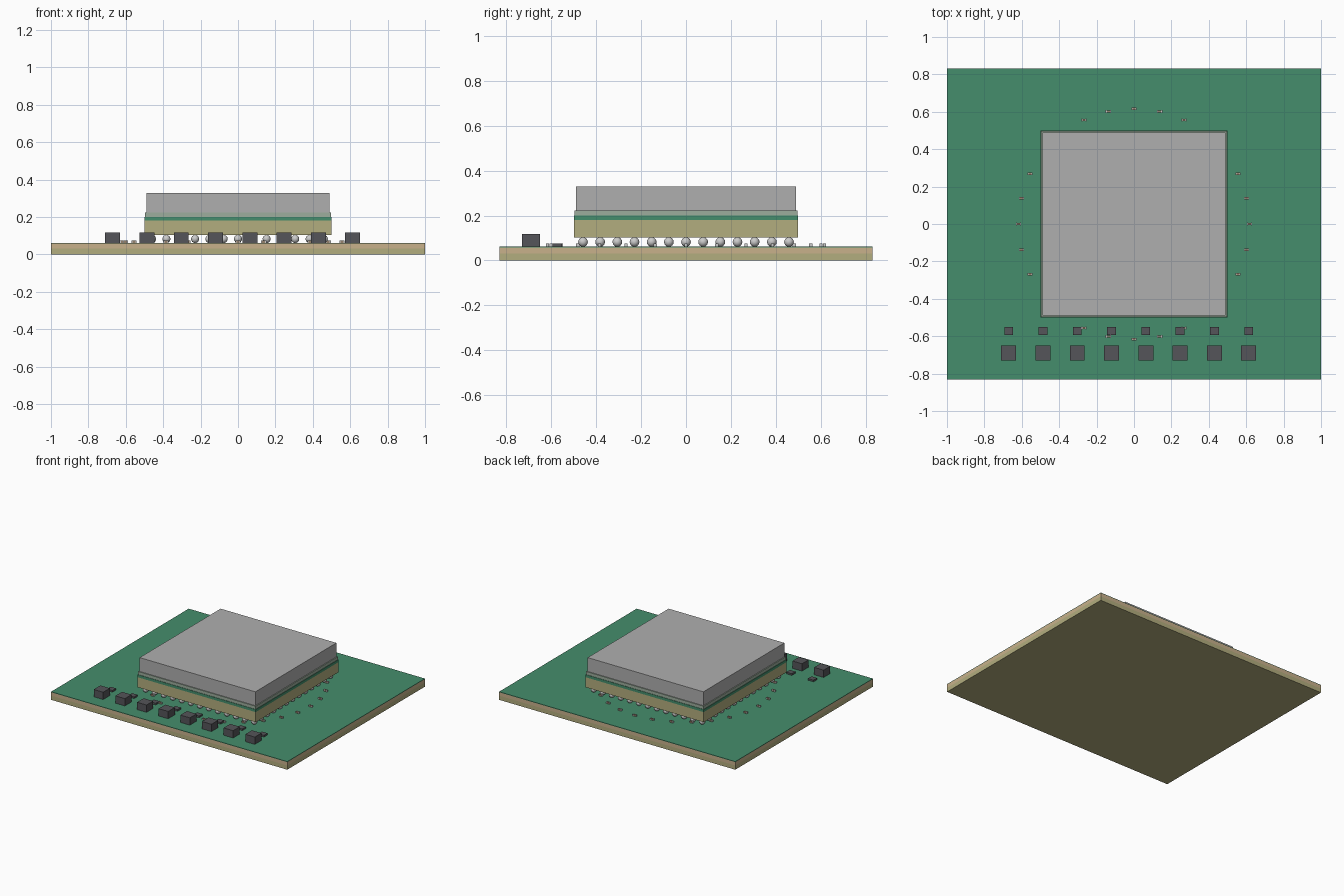
import bpy, bmesh, math
from mathutils import Matrix, Vector

if "Cube" in bpy.data.objects:
    bpy.data.objects.remove(bpy.data.objects["Cube"])


def mat(name, r, g, b):
    m = bpy.data.materials.new(name)
    m.diffuse_color = (r, g, b, 1)
    m.use_nodes = True
    m.node_tree.nodes["Principled BSDF"].inputs["Base Color"].default_value = m.diffuse_color
    return m


GREEN = mat("solder_mask_green", 0.06, 0.27, 0.15)
OLIVE = mat("laminate_olive", 0.45, 0.42, 0.21)
TAN = mat("laminate_tan", 0.58, 0.44, 0.26)
SEAL = mat("adhesive_grey_green", 0.34, 0.42, 0.34)
METAL = mat("lid_metal", 0.43, 0.43, 0.43)
DARK = mat("component_dark", 0.09, 0.09, 0.10)
BROWN = mat("capacitor_brown", 0.30, 0.22, 0.15)
TIN = mat("tin", 0.55, 0.55, 0.55)


def finish(name, bm, m):
    me = bpy.data.meshes.new(name)
    bm.to_mesh(me)
    bm.free()
    ob = bpy.data.objects.new(name, me)
    bpy.context.collection.objects.link(ob)
    me.materials.append(m)
    return ob


def boxes(name, items, m):
    """One object from boxes given as (x centre, y centre, x size, y size, z0, z1)."""
    bm = bmesh.new()
    for x, y, sx, sy, z0, z1 in items:
        mx = Matrix.Translation((x, y, (z0 + z1) / 2)) @ Matrix.Diagonal((sx, sy, z1 - z0, 1))
        bmesh.ops.create_cube(bm, size=1, matrix=mx)
    return finish(name, bm, m)


def frame(name, half, t, z0, z1, m):
    """Square ring: full-width front and back walls, side walls between them."""
    c, inner = half - t / 2, 2 * (half - t)
    return boxes(name, [(0, s * c, 2 * half, t, z0, z1) for s in (-1, 1)] +
                 [(s * c, 0, t, inner, z0, z1) for s in (-1, 1)], m)


# Circuit board layers
boxes("board_core", [(0, 0, 2, 1.664, 0, 0.032)], OLIVE)
boxes("board_upper_layer", [(0, 0, 2, 1.664, 0.032, 0.058)], TAN)
boxes("board_solder_mask", [(0, 0, 2, 1.664, 0.058, 0.062)], GREEN)

# Chip package substrate
boxes("package_substrate", [(0, 0, 1.0, 1.0, 0.103, 0.18)], OLIVE)
boxes("package_top_layer", [(0, 0, 1.0, 1.0, 0.18, 0.2)], GREEN)

# Die and heat-spreading lid
boxes("die", [(0, 0, 0.44, 0.44, 0.2, 0.315)], DARK)
frame("lid_adhesive", 0.497, 0.055, 0.2, 0.223, SEAL)
frame("lid_walls", 0.49, 0.045, 0.223, 0.316, METAL)
boxes("lid_top", [(0, 0, 0.98, 0.98, 0.316, 0.329)], METAL)

# Solder ball grid
bm = bmesh.new()
N, PITCH = 13, 0.0765
for i in range(N):
    for j in range(N):
        p = Vector(((i - 6) * PITCH, (j - 6) * PITCH, 0.0825))
        bmesh.ops.create_uvsphere(bm, u_segments=16, v_segments=8, radius=0.0215,
                                  matrix=Matrix.Translation(p))
for f in bm.faces:
    f.smooth = True
finish("solder_balls", bm, TIN)

# Two rows of power components along the front
xs = [-0.67 + 0.1833 * i for i in range(8)]
boxes("inductors", [(x, -0.69, 0.08, 0.08, 0.06, 0.118) for x in xs], DARK)
boxes("power_transistors", [(x, -0.573, 0.047, 0.043, 0.06, 0.075) for x in xs], DARK)

# Circle of tiny capacitors with metal ends
ring = [(0.617 * math.cos(a), 0.617 * math.sin(a))
        for a in (2 * math.pi * i / 28 for i in range(28))]
boxes("capacitor_bodies", [(x, y, 0.017, 0.013, 0.06, 0.074) for x, y in ring], BROWN)
boxes("capacitor_ends", [(x + s * 0.011, y, 0.006, 0.014, 0.06, 0.0745)
                         for x, y in ring for s in (-1, 1)], TIN)
